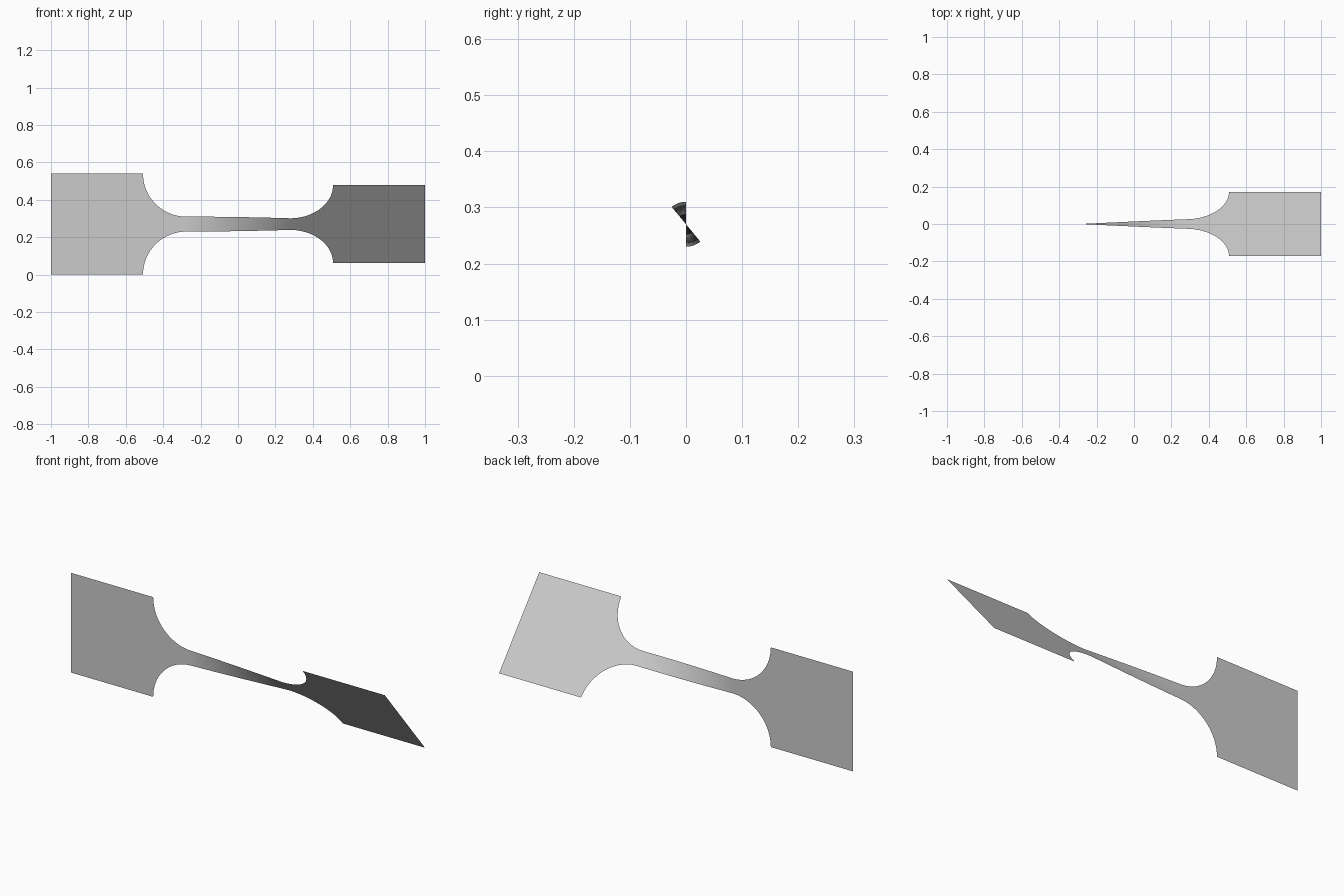
import bpy, bmesh, math

if "Cube" in bpy.data.objects:
    bpy.data.objects.remove(bpy.data.objects["Cube"])

HALF, NECK = 0.27, 0.04        # half widths of end tabs and neck
X_TAB, X_NECK = 0.508, 0.277   # where the fillets start and end
AXIS_Z = 0.27
TWIST = math.radians(39.6)
COLS = 4

# Stations along the right half as (x, half width): neck, fillet arc, square tab
half_profile = [(X_NECK * i / 16, NECK) for i in range(16)]
for i in range(25):
    a = math.pi / 2 * i / 24
    half_profile.append((X_NECK + (X_TAB - X_NECK) * math.sin(a),
                         HALF - (HALF - NECK) * math.cos(a)))
half_profile.append((1.0, HALF))
stations = [(-x, w) for x, w in reversed(half_profile[1:])] + half_profile

# Thin strip twisted about its long axis through the neck
bm = bmesh.new()
rows = []
for x, w in stations:
    t = min(max((x + 0.285) / 0.57, 0), 1)
    ang = TWIST * t
    row = []
    for c in range(COLS + 1):
        r = w * (2 * c / COLS - 1)
        row.append(bm.verts.new((x, -r * math.sin(ang), AXIS_Z + r * math.cos(ang))))
    rows.append(row)
for a, b in zip(rows, rows[1:]):
    for c in range(COLS):
        bm.faces.new((a[c], b[c], b[c + 1], a[c + 1])).smooth = True

mesh = bpy.data.meshes.new("twisted_strip")
bm.to_mesh(mesh)
bm.free()
strip = bpy.data.objects.new("twisted_strip", mesh)
bpy.context.collection.objects.link(strip)

# Plain grey finish
grey = bpy.data.materials.new("light_grey")
grey.diffuse_color = (0.6, 0.6, 0.6, 1)
grey.use_nodes = True
grey.node_tree.nodes["Principled BSDF"].inputs["Base Color"].default_value = grey.diffuse_color
mesh.materials.append(grey)
